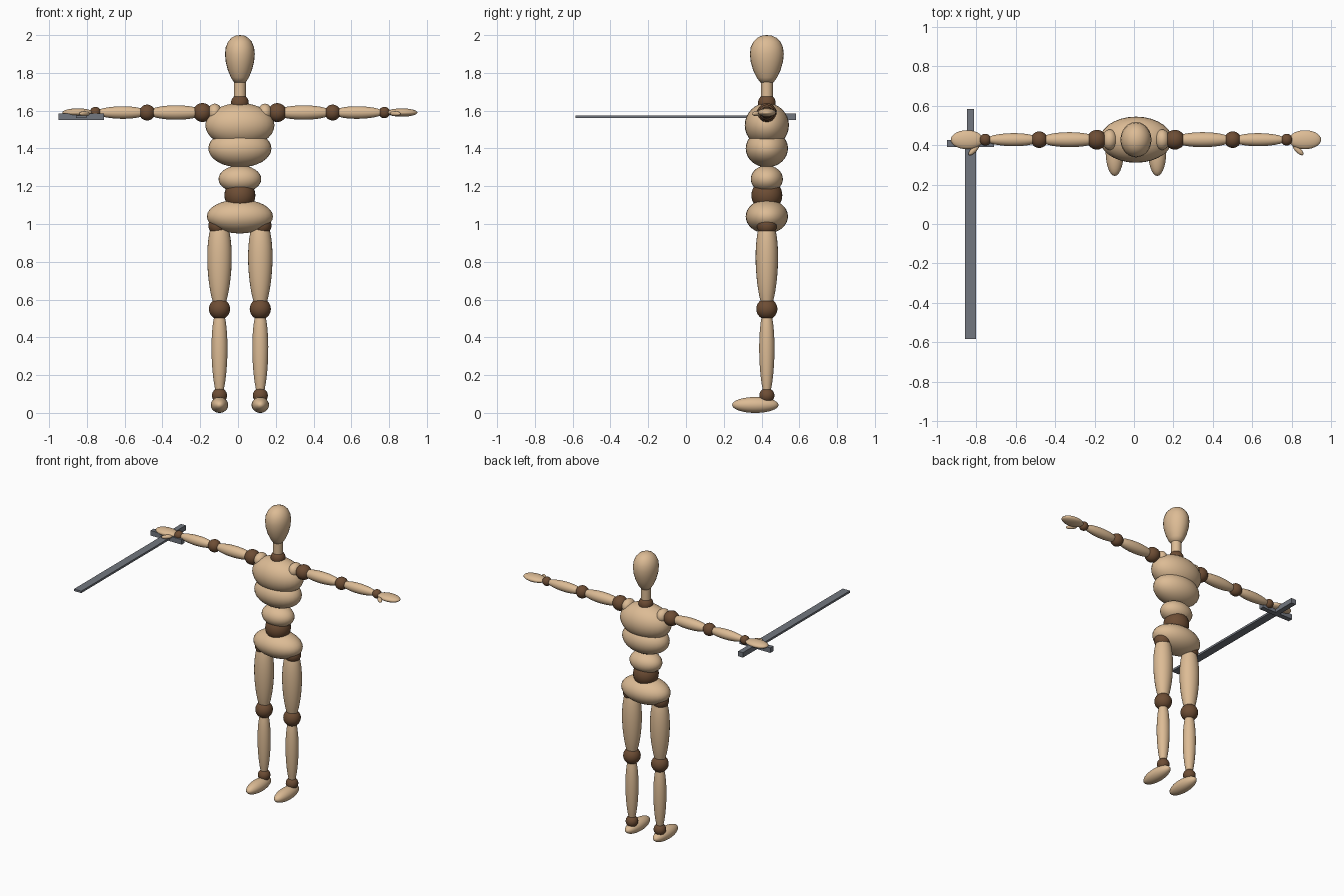
import bpy, bmesh, math
from mathutils import Matrix, Vector

cube = bpy.data.objects.get("Cube")
if cube:
    bpy.data.objects.remove(cube, do_unlink=True)

CX, CY = 0.01, 0.428      # figure's standing point
ARM_Z, LEG_X = 1.59, 0.108


def material(name, rgb):
    m = bpy.data.materials.new(name)
    m.use_nodes = True
    m.diffuse_color = (*rgb, 1)
    m.node_tree.nodes["Principled BSDF"].inputs["Base Color"].default_value = (*rgb, 1)
    return m


WOOD = material("light wood", (0.72, 0.50, 0.30))
JOINT = material("dark wood", (0.155, 0.075, 0.035))
STEEL = material("grey steel", (0.17, 0.185, 0.215))


def finish(name, bm, mat, smooth=True):
    bmesh.ops.recalc_face_normals(bm, faces=bm.faces)
    for f in bm.faces:
        f.smooth = smooth
    mesh = bpy.data.meshes.new(name)
    bm.to_mesh(mesh)
    bm.free()
    mesh.materials.append(mat)
    ob = bpy.data.objects.new(name, mesh)
    bpy.context.collection.objects.link(ob)
    return ob


def ellipsoid(name, pos, radii, mat=WOOD, turn=0.0):
    """Ellipsoid placed relative to the figure's standing point."""
    bm = bmesh.new()
    bmesh.ops.create_uvsphere(bm, u_segments=28, v_segments=16, radius=1)
    place = Matrix.Translation(Vector(pos) + Vector((CX, CY, 0)))
    bm.transform(place @ Matrix.Rotation(turn, 4, "Z") @ Matrix.Diagonal((*radii, 1)))
    return finish(name, bm, mat)


def ball(name, pos, r):
    return ellipsoid(name, pos, (r, r, r), JOINT)


def turned(name, profile, pos=(0, 0, 0), squash=(1, 1), along_x=0):
    """Lathe a (radius, height) profile about z, optionally laid along +x or -x."""
    bm = bmesh.new()
    vs = [bm.verts.new((r, 0, z)) for r, z in profile]
    es = [bm.edges.new(pair) for pair in zip(vs, vs[1:])]
    bmesh.ops.spin(bm, geom=vs + es, cent=(0, 0, 0), axis=(0, 0, 1),
                   angle=math.tau, steps=24)
    bmesh.ops.remove_doubles(bm, verts=bm.verts, dist=0.0001)
    m = Matrix.Translation(Vector(pos) + Vector((CX, CY, 0)))
    if along_x:
        m = m @ Matrix.Rotation(along_x * math.pi / 2, 4, "Y")
    bm.transform(m @ Matrix.Diagonal((*squash, 1, 1)))
    ob = finish(name, bm, WOOD)
    bpy.ops.object.select_all(action="DESELECT")
    bpy.context.view_layer.objects.active = ob
    ob.select_set(True)
    bpy.ops.object.shade_smooth_by_angle(angle=math.radians(50))
    return ob


def limb(r, half, blunt=0.85, taper=0.0, n=12):
    """Blunt-ended spindle profile; taper widens the upper end."""
    pts = [(0, -half)]
    for i in range(n + 1):
        t = 2 * i / n - 1
        pts.append((r * math.sqrt(1 - (blunt * t) ** 2) * (1 + taper * t), half * t))
    return pts + [(0, half)]


def box(name, lo, hi):
    bm = bmesh.new()
    bmesh.ops.create_cube(bm, size=1)
    lo, hi = Vector(lo), Vector(hi)
    bm.transform(Matrix.Translation((lo + hi) / 2) @ Matrix.Diagonal((*(hi - lo), 1)))
    return finish(name, bm, STEEL, False)


# Head and neck
egg = [(0, 1.745), (0.033, 1.75), (0.05, 1.775), (0.068, 1.815), (0.08, 1.86), (0.084, 1.9),
       (0.08, 1.935), (0.067, 1.965), (0.047, 1.986), (0.024, 1.997), (0, 2.0)]
turned("head", egg, squash=(0.94, 1.07))
turned("neck", [(0, 1.64), (0.032, 1.64), (0.032, 1.77), (0, 1.77)])
ball("neck_joint", (0, 0, 1.64), 0.047)

# Torso
ellipsoid("chest", (0, 0, 1.523), (0.183, 0.117, 0.117))
ellipsoid("lower_ribs", (0, 0, 1.40), (0.167, 0.112, 0.1))
ellipsoid("waist", (0, 0, 1.238), (0.113, 0.085, 0.072))
ball("waist_joint", (0, 0, 1.152), 0.082)
ellipsoid("pelvis", (0, 0, 1.04), (0.175, 0.112, 0.09))

for side, s in (("left", 1), ("right", -1)):
    # Arm, held straight out
    ellipsoid(side + "_shoulder", (s * 0.133, 0, ARM_Z), (0.038, 0.052, 0.047))
    ball(side + "_shoulder_joint", (s * 0.198, 0, ARM_Z), 0.05)
    turned(side + "_upper_arm", limb(0.038, 0.13, 0.87), (s * 0.338, 0, ARM_Z), along_x=s)
    ball(side + "_elbow", (s * 0.491, 0, ARM_Z), 0.042)
    turned(side + "_forearm", limb(0.033, 0.12, 0.88, -0.06), (s * 0.628, 0, ARM_Z), along_x=s)
    ball(side + "_wrist", (s * 0.765, 0, ARM_Z), 0.03)
    ellipsoid(side + "_hand", (s * 0.858, 0, ARM_Z), (0.082, 0.048, 0.022))
    ellipsoid(side + "_thumb", (s * 0.823, -0.052, ARM_Z - 0.006), (0.036, 0.014, 0.013),
              turn=-s * math.radians(45))
    # Leg
    x = s * LEG_X
    ball(side + "_hip_joint", (s * 0.114, 0, 0.992), 0.053)
    turned(side + "_thigh", limb(0.064, 0.2, 0.78, 0.12), (x, 0, 0.787), (1, 0.92))
    ball(side + "_knee", (x, 0, 0.55), 0.056)
    turned(side + "_shin", limb(0.042, 0.195, 0.8, 0.08), (x, 0, 0.32), (1, 0.96))
    ball(side + "_ankle", (x, 0, 0.092), 0.04)
    ellipsoid(side + "_foot", (x, -0.061, 0.042), (0.046, 0.123, 0.042))

# Sword in the right hand, pointing forward
box("sword_blade", (-0.858, -0.585, 1.56), (-0.802, 0.40, 1.574))
box("sword_guard", (-0.95, 0.392, 1.55), (-0.71, 0.426, 1.585))
box("sword_grip", (-0.848, 0.42, 1.55), (-0.812, 0.583, 1.585))
